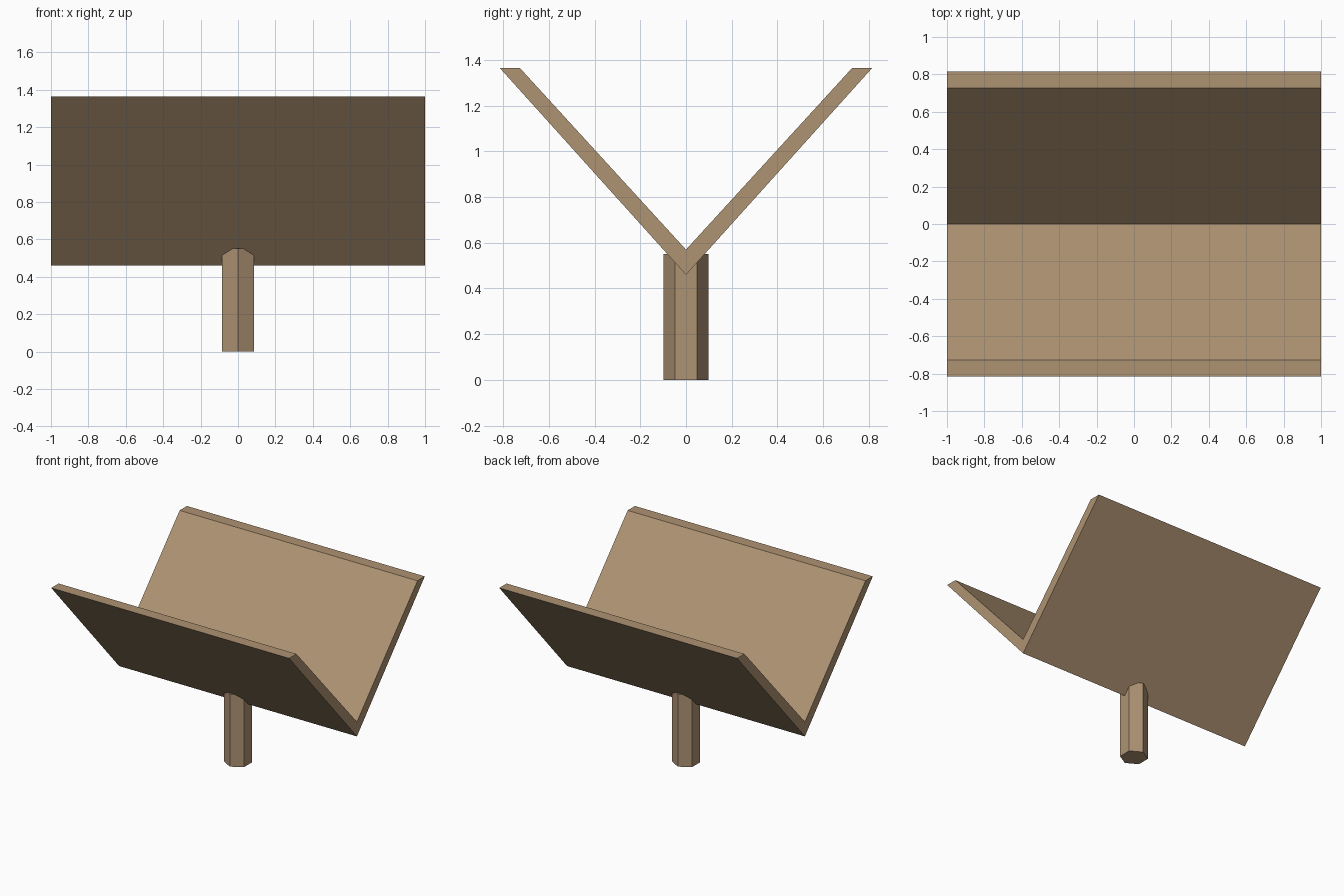
import bpy
import bmesh

cube = bpy.data.objects.get("Cube")
if cube:
    bpy.data.objects.remove(cube, do_unlink=True)

# Single wood colour
wood = bpy.data.materials.new("light_brown_wood")
wood.use_nodes = True
colour = (0.42, 0.29, 0.17, 1)
wood.diffuse_color = colour
wood.node_tree.nodes["Principled BSDF"].inputs["Base Color"].default_value = colour


def add_object(name, bm):
    bmesh.ops.recalc_face_normals(bm, faces=bm.faces)
    mesh = bpy.data.meshes.new(name)
    bm.to_mesh(mesh)
    bm.free()
    mesh.materials.append(wood)
    obj = bpy.data.objects.new(name, mesh)
    bpy.context.collection.objects.link(obj)
    return obj


# V-shaped trough: a mirrored profile extruded along x
half = [(0.815, 1.365), (0.727, 1.365)]
profile = [(0, 0.46), *half, (0, 0.57)]
profile += [(-y, z) for y, z in reversed(half)]
bm = bmesh.new()
face = bm.faces.new([bm.verts.new((-1, y, z)) for y, z in profile])
result = bmesh.ops.extrude_face_region(bm, geom=[face])
moved = [v for v in result["geom"] if isinstance(v, bmesh.types.BMVert)]
bmesh.ops.translate(bm, verts=moved, vec=(2, 0, 0))
add_object("v_trough", bm)

# Hexagonal post with corners facing front and back
height = 0.55
bm = bmesh.new()
bmesh.ops.create_cone(bm, cap_ends=True, segments=6, radius1=0.098,
                      radius2=0.098, depth=height)
bmesh.ops.translate(bm, verts=bm.verts, vec=(0, 0, height / 2))
add_object("support_post", bm)
